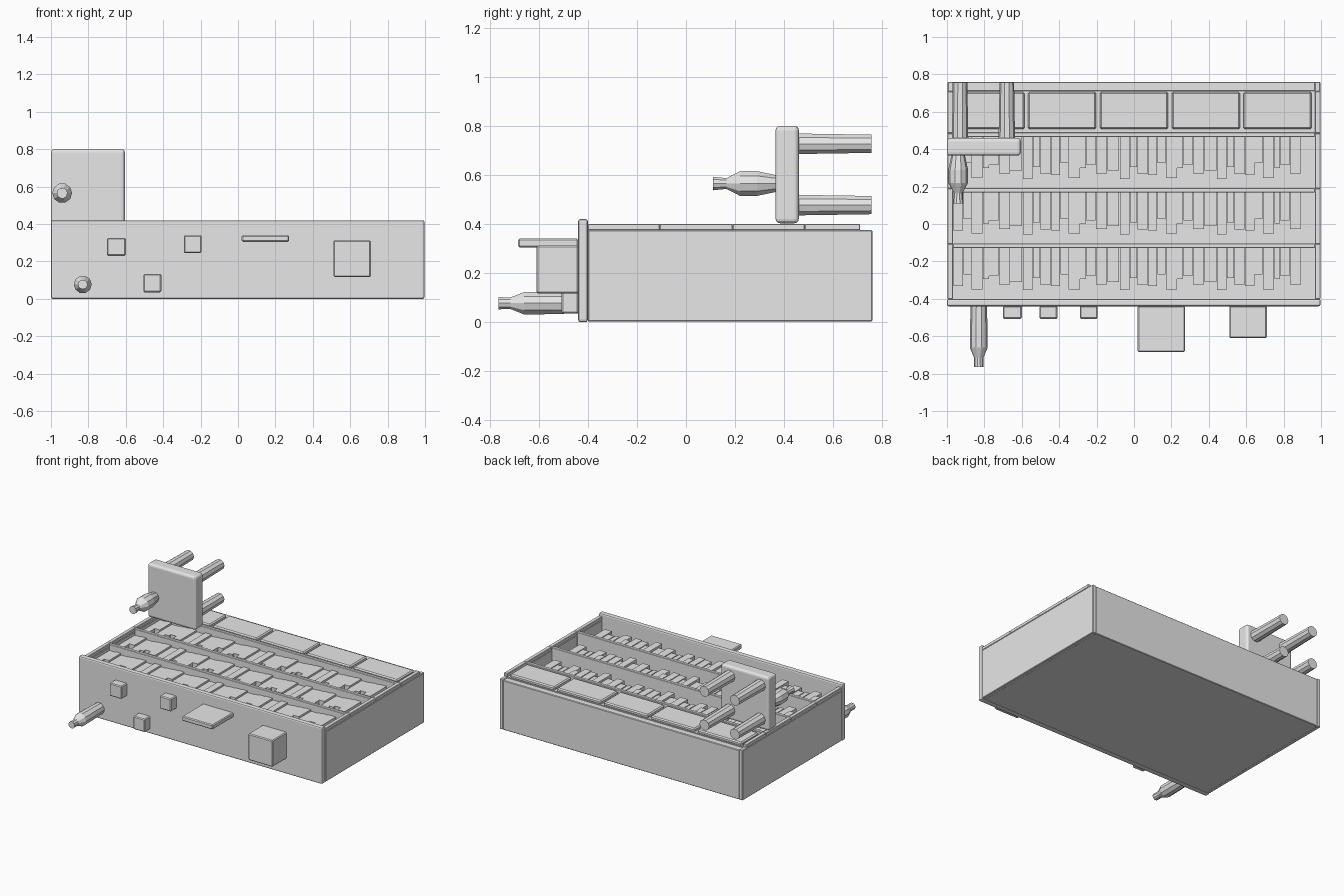
import bpy, bmesh, math
from mathutils import Matrix

if "Cube" in bpy.data.objects:
    bpy.data.objects.remove(bpy.data.objects["Cube"])

grey = bpy.data.materials.new("plain_grey")
grey.diffuse_color = (0.8, 0.8, 0.8, 1)
grey.use_nodes = True
grey.node_tree.nodes["Principled BSDF"].inputs["Base Color"].default_value = grey.diffuse_color


def finish(name, bm, bevel=0.0, segments=1):
    bmesh.ops.recalc_face_normals(bm, faces=bm.faces)
    mesh = bpy.data.meshes.new(name)
    bm.to_mesh(mesh)
    bm.free()
    mesh.materials.append(grey)
    ob = bpy.data.objects.new(name, mesh)
    bpy.context.collection.objects.link(ob)
    if bevel:
        mod = ob.modifiers.new("soft_edges", 'BEVEL')
        mod.width, mod.segments = bevel, segments
    return ob


def box(name, x, y, z, bevel=0.0, segments=1):
    """Box from (min, max) ranges on each axis."""
    bm = bmesh.new()
    size = [b - a for a, b in (x, y, z)]
    mid = [(a + b) / 2 for a, b in (x, y, z)]
    bmesh.ops.create_cube(bm, size=1, matrix=Matrix.Translation(mid) @ Matrix.Diagonal((*size, 1)))
    return finish(name, bm, bevel, segments)


def turned(name, x, z, profile, sides=10):
    """Turned part along y, from (y, radius) pairs."""
    bm = bmesh.new()
    rings = []
    for y, r in profile:
        rings.append([bm.verts.new((x + r * math.cos(2 * math.pi * i / sides), y,
                                    z + r * math.sin(2 * math.pi * i / sides)))
                      for i in range(sides)])
    for a, b in zip(rings, rings[1:]):
        for i in range(sides):
            j = (i + 1) % sides
            bm.faces.new((a[i], a[j], b[j], b[i]))
    bm.faces.new(rings[0])
    bm.faces.new(rings[-1])
    return finish(name, bm)


# Case carcass, lying on its back
box("back_panel", (-0.97, 0.97), (-0.40, 0.74), (0.003, 0.04))
box("top_board", (-1, 0.997), (-0.44, -0.40), (0, 0.42), 0.01, 2)
box("plinth", (-0.97, 0.97), (0.71, 0.76), (0.003, 0.37), 0.004)
box("cupboard_body", (-0.97, 0.97), (0.49, 0.71), (0.04, 0.375))
for side, a, b in (("left", -0.997, -0.967), ("right", 0.967, 0.997)):
    box(side + "_side", (a, b), (-0.40, 0.76), (0.003, 0.375), 0.004)
    for y0, y1 in ((-0.40, -0.107), (-0.107, 0.19), (0.19, 0.485), (0.485, 0.71)):
        box(side + "_trim", (a, b), (y0, y1), (0.375, 0.40), 0.003)

# Cupboard doors
for i in range(5):
    cx = (i - 2) * 0.384
    box("cupboard_door", (cx - 0.182, cx + 0.182), (0.507, 0.706), (0.37, 0.40), 0.008)

# Shelves with repeating runs of books: (start, end, height)
books = [(0, .051, .225), (.053, .091, .16), (.093, .147, .198), (.149, .199, .203), (.201, .243, .14),
         (.245, .304, .22), (.306, .337, .165), (.339, .388, .15), (.39, .449, .195), (.451, .515, .18)]
for shelf_y in (0.49, 0.193, -0.104):
    box("shelf", (-0.967, 0.967), (shelf_y - 0.025, shelf_y), (0.04, 0.398), 0.003)
    for n in range(3, 39):
        run, k = divmod(n, 10)
        x0 = -1.113 + run * 0.519
        a, b, h = books[k]
        if x0 + b > 0.9:
            continue
        top = 0.355 - 0.012 * (k * 3 % 4) / 3
        box("book", (x0 + a, x0 + b), (shelf_y - 0.025 - h, shelf_y - 0.025), (0.04, top))

# Ornaments on the top board
for name, x, z, y in (("small_block", (-0.70, -0.60), (0.23, 0.325), -0.507),
                      ("small_block", (-0.29, -0.195), (0.245, 0.34), -0.507),
                      ("small_block", (-0.505, -0.41), (0.035, 0.132), -0.507),
                      ("flat_tray", (0.02, 0.272), (0.305, 0.34), -0.685),
                      ("large_block", (0.51, 0.71), (0.117, 0.313), -0.61)):
    box(name, x, (y, -0.438), z, 0.006)
turned("tall_bottle", -0.83, 0.077,
       [(-0.438, 0.043), (-0.55, 0.047), (-0.66, 0.048), (-0.715, 0.025), (-0.764, 0.026)])

# Small table with a bottle
box("table_top", (-1, -0.605), (0.365, 0.46), (0.403, 0.80), 0.018, 3)
for x in (-0.93, -0.68):
    for z in (0.477, 0.727):
        turned("table_leg", x, z, [(0.455, 0.044), (0.757, 0.039)])
turned("round_bottle", -0.94, 0.565,
       [(0.367, 0.036), (0.29, 0.053), (0.22, 0.053), (0.165, 0.023), (0.11, 0.029)])
